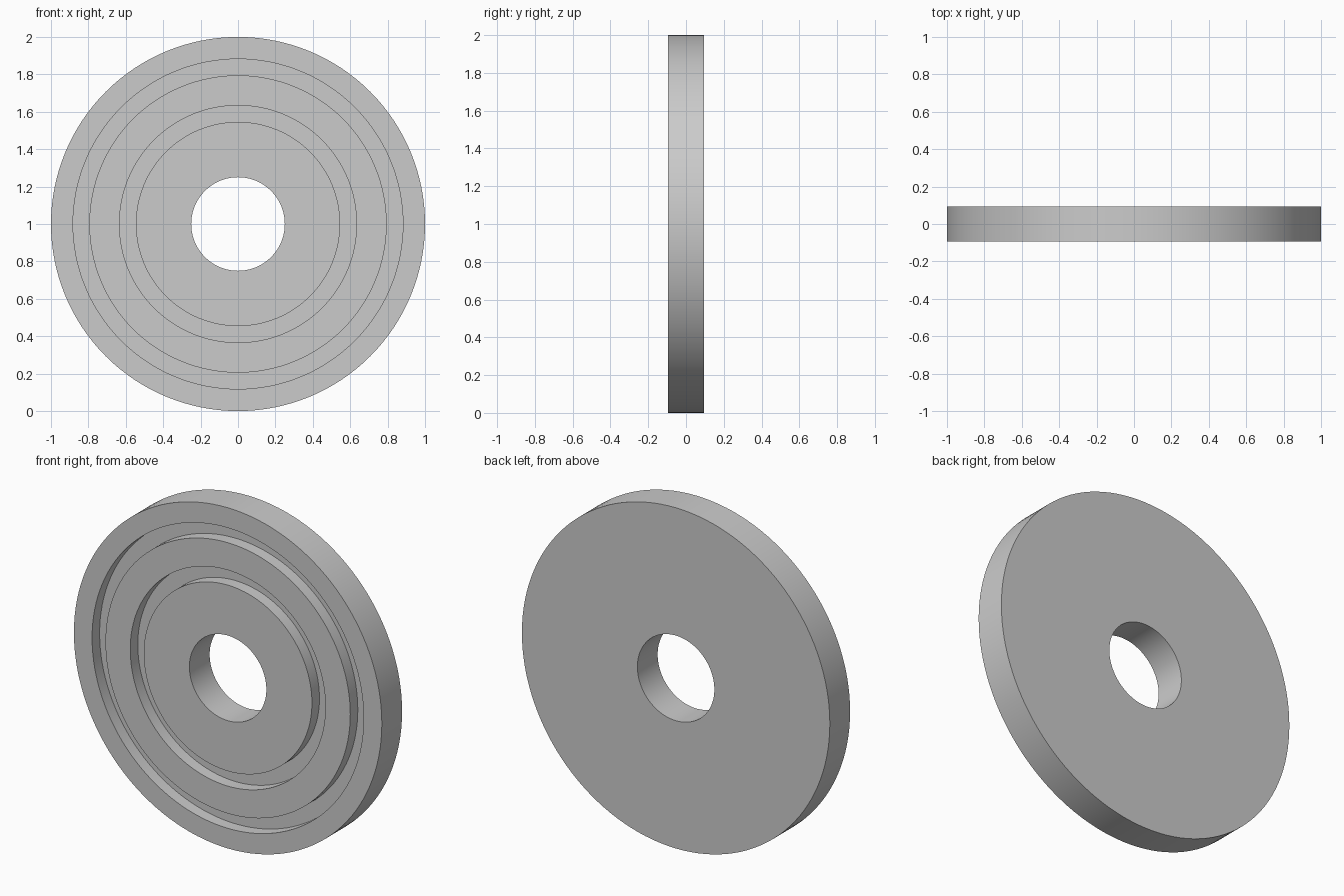
import bpy
import bmesh
from math import cos, sin, pi, radians

# Remove the default cube
cube = bpy.data.objects.get("Cube")
if cube:
    bpy.data.objects.remove(cube, do_unlink=True)

SEGMENTS = 128
HALF = 0.094       # half of the disc thickness
FLOOR = HALF - 0.07  # height of the groove floors
HOLE, RIM = 0.25, 1.0
GROOVES = [(0.546, 0.634), (0.795, 0.882)]

# Plain grey material
grey = bpy.data.materials.new("grey")
grey.use_nodes = True
colour = (0.6, 0.6, 0.6, 1.0)
grey.diffuse_color = colour
grey.node_tree.nodes["Principled BSDF"].inputs["Base Color"].default_value = colour

# Closed cross-section as (radius, y), with the grooves cut into the front
profile = [(HOLE, HALF), (HOLE, -HALF)]
for inner, outer in GROOVES:
    profile += [(inner, -HALF), (inner, -FLOOR), (outer, -FLOOR), (outer, -HALF)]
profile += [(RIM, -HALF), (RIM, HALF)]

# Grooved ring, turned around the y axis
bm = bmesh.new()
rings = []
for i in range(SEGMENTS):
    a = 2 * pi * i / SEGMENTS
    rings.append([bm.verts.new((r * cos(a), y, 1 + r * sin(a))) for r, y in profile])
for i, ring in enumerate(rings):
    after = rings[(i + 1) % SEGMENTS]
    for j in range(len(profile)):
        k = (j + 1) % len(profile)
        bm.faces.new((ring[j], ring[k], after[k], after[j]))
bmesh.ops.recalc_face_normals(bm, faces=bm.faces)

mesh = bpy.data.meshes.new("grooved_disc")
bm.to_mesh(mesh)
bm.free()
mesh.materials.append(grey)
disc = bpy.data.objects.new("grooved_disc", mesh)
bpy.context.collection.objects.link(disc)

# Smooth round walls with crisp edges
bpy.ops.object.select_all(action="DESELECT")
disc.select_set(True)
bpy.context.view_layer.objects.active = disc
bpy.ops.object.shade_smooth_by_angle(angle=radians(30))
